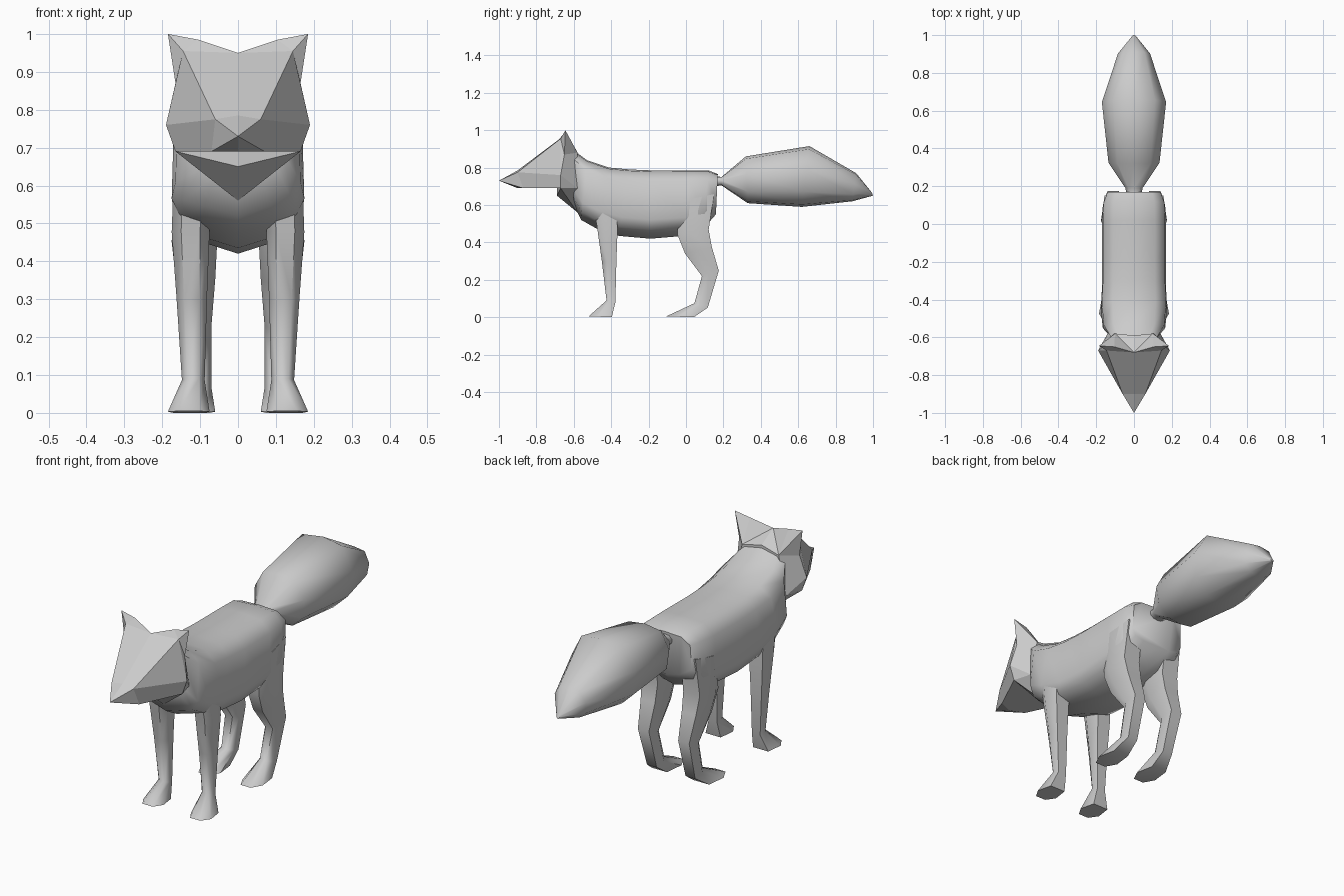
import bpy, bmesh, math


def finish(name, bm, angle=None):
    bmesh.ops.remove_doubles(bm, verts=bm.verts, dist=0.0005)
    bmesh.ops.recalc_face_normals(bm, faces=bm.faces)
    me = bpy.data.meshes.new(name)
    bm.to_mesh(me)
    bm.free()
    ob = bpy.data.objects.new(name, me)
    bpy.context.collection.objects.link(ob)
    if angle:
        bpy.ops.object.select_all(action='DESELECT')
        ob.select_set(True)
        bpy.context.view_layer.objects.active = ob
        bpy.ops.object.shade_smooth_by_angle(angle=math.radians(angle))
    return ob


def loft(name, half, sections, side=1, angle=55):
    """Sections are (first (y, z), last (y, z), x centre, half width)."""
    shape = half + [(-w, u) for w, u in reversed(half) if w > 0.001]
    bm = bmesh.new()
    rings = []
    for (ya, za), (yb, zb), xc, hw in sections:
        rings.append([bm.verts.new((side * (xc + w * hw), ya + (yb - ya) * u,
                                    za + (zb - za) * u)) for w, u in shape])
    n = len(shape)
    for r, s in zip(rings, rings[1:]):
        for i in range(n):
            j = (i + 1) % n
            bm.faces.new((r[i], r[j], s[j], s[i]))
    bm.faces.new(rings[0])
    bm.faces.new(rings[-1])
    return finish(name, bm, angle)


# Body and neck
loft("body", [(0, 0), (.65, .02), (.97, .16), (1, .72), (.87, .87), (.53, .92), (0, 1)], [
    ((-.61, .90), (-.60, .60), 0, .12),
    ((-.53, .84), (-.56, .52), 0, .165),
    ((-.41, .80), (-.48, .475), 0, .175),
    ((-.30, .79), (-.36, .435), 0, .17),
    ((-.18, .785), (-.19, .42), 0, .17),
    ((.02, .785), (-.01, .435), 0, .17),
    ((.12, .785), (.09, .47), 0, .165),
    ((.17, .765), (.16, .55), 0, .145)])

# Bushy tail
loft("tail", [(0, 0), (.65, .05), (1, .38), (.92, .75), (.5, .96), (0, 1)], [
    ((.15, .755), (.15, .70), 0, .04),
    ((.19, .75), (.19, .705), 0, .045),
    ((.32, .86), (.33, .61), 0, .135),
    ((.66, .915), (.62, .59), 0, .17),
    ((.91, .77), (.89, .62), 0, .085),
    ((.995, .665), (1.0, .65), 0, .008)])

# Legs
leg = [(.5, 0), (1, .35), (.75, .95)]
foot_front = [
    ((-.50, .62), (-.37, .62), .12, .05),
    ((-.475, .48), (-.36, .47), .125, .05),
    ((-.45, .30), (-.368, .30), .122, .04),
    ((-.425, .09), (-.375, .08), .118, .03),
    ((-.52, .005), (-.39, 0), .13, .055)]
foot_hind = [
    ((-.04, .62), (.16, .66), .115, .055),
    ((-.045, .44), (.13, .47), .115, .06),
    ((-.005, .34), (.145, .38), .112, .052),
    ((.085, .22), (.18, .25), .11, .04),
    ((.045, .075), (.12, .05), .105, .035),
    ((-.105, .005), (.05, 0), .115, .055)]
for label, s in (("right", 1), ("left", -1)):
    loft("front_leg_" + label, leg, foot_front, s)
    loft("hind_leg_" + label, leg, foot_hind, s)

# Faceted head with ears and throat ruff, both halves from one side
pts = [(0, -1, .73), (0, -.9, .69), (0, -.68, .95), (0, -.9, .785),
       (.06, -.9, .775), (.07, -.87, .69), (.145, -.67, .955), (.185, -.645, 1),
       (.19, -.67, .76), (.165, -.67, .69), (0, -.69, .65), (0, -.58, .56),
       (.14, -.58, .69), (.10, -.58, .88), (0, -.59, .9), (0, -.69, .69),
       (.165, -.65, .87), (.105, -.65, .985)]
faces = [(0, 3, 4), (0, 4, 5), (0, 5, 1), (3, 2, 6, 4), (2, 17, 6), (17, 7, 6),
         (4, 6, 8), (6, 7, 16), (6, 16, 8), (4, 8, 9, 5), (1, 5, 9, 15),
         (15, 9, 10), (9, 11, 10), (9, 12, 11), (8, 12, 9), (16, 13, 12, 8),
         (7, 13, 16), (7, 17, 13), (17, 2, 13), (2, 14, 13), (14, 11, 12, 13)]
bm = bmesh.new()
for s in (1, -1):
    vs = [bm.verts.new((s * x, y, z)) for x, y, z in pts]
    for f in faces:
        bm.faces.new([vs[i] for i in f])
finish("head", bm)
